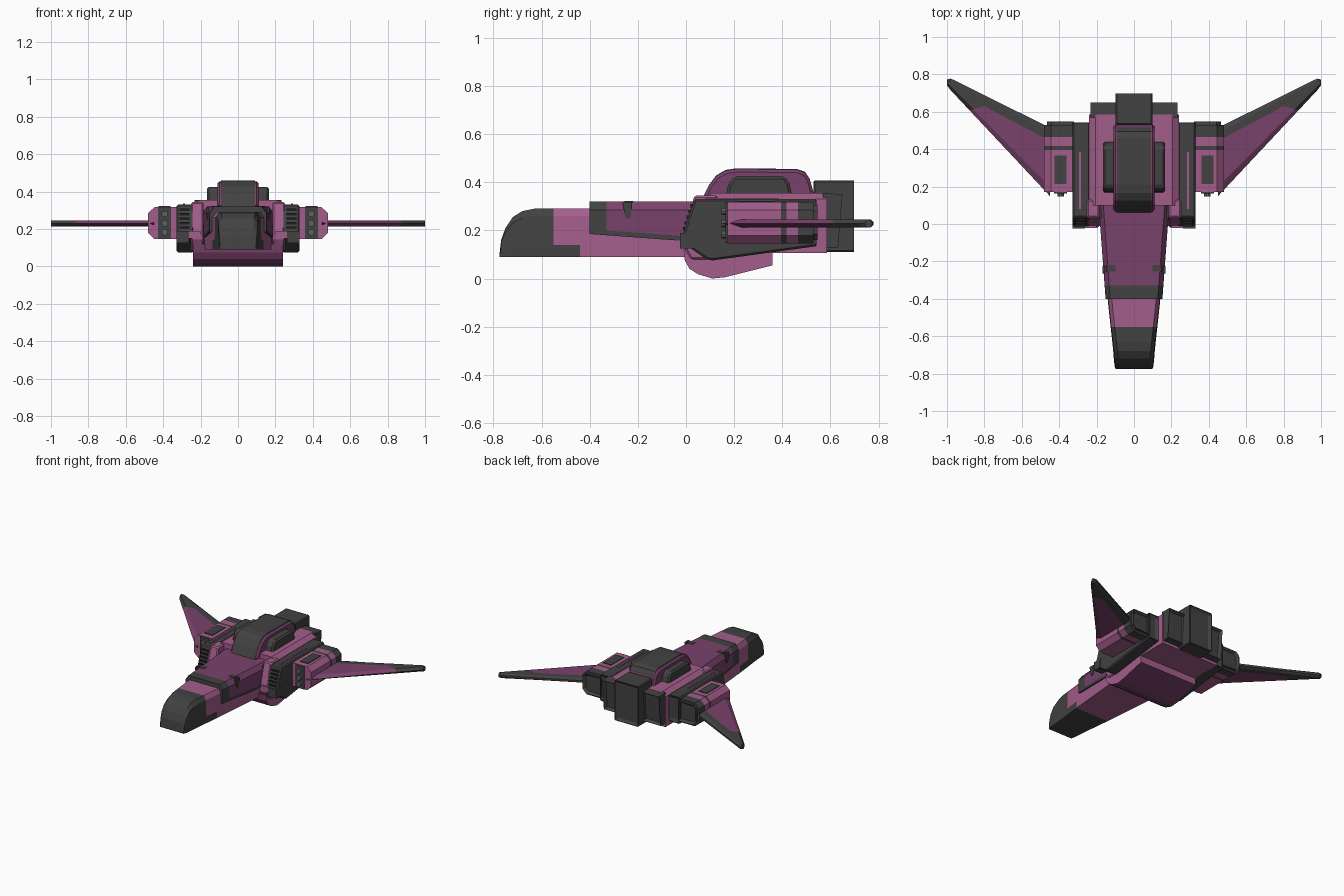
import bpy, bmesh, math
from mathutils import Vector

if "Cube" in bpy.data.objects:
    bpy.data.objects.remove(bpy.data.objects["Cube"])


def mat(name, r, g, b):
    m = bpy.data.materials.new(name)
    m.diffuse_color = (r, g, b, 1)
    m.use_nodes = True
    m.node_tree.nodes["Principled BSDF"].inputs["Base Color"].default_value = m.diffuse_color
    return m


PINK, PURPLE, DARK, BLACK, GREY = range(5)
MATS = [mat("pink", .37, .11, .26), mat("deep_purple", .19, .054, .145),
        mat("dark_grey", .054, .054, .054), mat("near_black", .014, .014, .014),
        mat("mid_grey", .12, .12, .12)]


def finish(name, bm, color, cuts=(), mirror=False, bevel=0, inset=None):
    """color: index or rule(center, normal); cuts: (point, normal) planes splitting colours."""
    bmesh.ops.recalc_face_normals(bm, faces=bm.faces)
    if inset:
        fs = [f for f in bm.faces if f.normal.dot(Vector(inset)) > .9]
        bmesh.ops.inset_region(bm, faces=fs, thickness=.02, depth=-.02)
    for co, no in cuts:
        bmesh.ops.bisect_plane(bm, geom=bm.verts[:] + bm.edges[:] + bm.faces[:],
                               plane_co=co, plane_no=no)
    bm.normal_update()
    for f in bm.faces:
        f.material_index = color(f.calc_center_median(), f.normal) if callable(color) else color
    me = bpy.data.meshes.new(name)
    bm.to_mesh(me)
    bm.free()
    for m in MATS:
        me.materials.append(m)
    ob = bpy.data.objects.new(name, me)
    bpy.context.collection.objects.link(ob)
    if bevel:
        b = ob.modifiers.new("bevel", 'BEVEL')
        b.width, b.segments, b.limit_method, b.angle_limit = bevel, 1, 'ANGLE', math.radians(40)
    if mirror:
        ob.modifiers.new("mirror", 'MIRROR').use_mirror_merge = False
    return ob


def loft(name, rings, color, **kw):
    bm = bmesh.new()
    vs = [[bm.verts.new(p) for p in r] for r in rings]
    n = len(vs[0])
    for a, b in zip(vs, vs[1:]):
        for i in range(n):
            bm.faces.new((a[i], a[(i + 1) % n], b[(i + 1) % n], b[i]))
    bm.faces.new(vs[0])
    bm.faces.new(vs[-1])
    return finish(name, bm, color, **kw)


def prism(name, axis, profile, lo, hi, color, **kw):
    place = {'x': lambda p, t: (t, p[0], p[1]), 'y': lambda p, t: (p[0], t, p[1]),
             'z': lambda p, t: (p[0], p[1], t)}[axis]
    return loft(name, [[place(p, t) for p in profile] for t in (lo, hi)], color, **kw)


def box(name, x, y, z, color, **kw):
    return prism(name, 'z', [(x[0], y[0]), (x[1], y[0]), (x[1], y[1]), (x[0], y[1])],
                 z[0], z[1], color, **kw)


def ycut(y):
    return ((0, y, 0), (0, 1, 0))


def sym(half):
    return half + [(-x, z) for x, z in reversed(half)]


# Nose: lofted, dark tip and dark chin
nose = [(-.775, .098, .10), (-.768, .102, .16), (-.75, .105, .21), (-.72, .108, .255),
        (-.68, .111, .28), (-.63, .116, .29), (-.55, .125, .29), (-.44, .137, .29), (.15, .19, .29)]
rings = []
for y, w, t in nose:
    h = t - .09
    rings.append([(x, y, z) for x, z in sym(
        [(w, .09), (w, .09 + h * .25), (w - .003, t - h * .15), (w - .022, t)])])
loft("nose", rings,
     lambda c, n: DARK if c.y < -.55 or (c.y < -.44 and c.z < .141) else PINK)

# Upper nose deck: purple with dark front band and dark lower edge
rings = []
for y, w, zb in [(-.4, .152, .185), (.14, .192, .145)]:
    rings.append([(x, y, z) for x, z in sym([(w, zb), (w, .285), (w - .025, .32)])])
edge_z = lambda y: .205 - .074 * (y + .4)
loft("nose_deck", rings,
     lambda c, n: DARK if c.y < -.33 or c.z < edge_z(c.y) else PURPLE,
     cuts=[ycut(-.33), ((0, -.4, .205), (0, .074, 1))])
box("deck_patch_top", (.10, .147), (-.255, -.22), (.315, .323), DARK, mirror=True)
prism("deck_patch_side", 'x', [(-.265, .318), (-.225, .318), (-.23, .25), (-.25, .25)],
      .155, .169, DARK, mirror=True)

# Belly: curved keel with pink flanks
prism("belly", 'x', [(-.01, .12), (-.005, .075), (.015, .04), (.05, .018), (.11, 0), (.16, .005),
                     (.36, .055), (.36, .13)], -.24, .24,
      lambda c, n: PURPLE if abs(n.x) < .5 and n.y < .5 else PINK)

# Main body and shoulders beside the nose
prism("main_body", 'y', sym([(.24, .105), (.24, .33), (.205, .355)]), .1, .585, PINK)
prism("shoulder", 'x', [(-.02, .15), (.035, .345), (.13, .345), (.13, .08), (.02, .08)],
      .185, .25, PINK, mirror=True, bevel=.008)
box("shoulder_foot", (.2, .262), (-.022, .05), (.15, .19), PINK, mirror=True)
box("nose_collar", (-.19, .19), (.03, .12), (.1, .3), DARK)

# Canopy: purple hull, dark strip wrapped over it, dark side blisters
cano = [(.06, .315), (.095, .385), (.125, .425), (.165, .448), (.21, .455), (.46, .452),
        (.495, .44), (.515, .41), (.535, .34)]
prism("canopy_hull", 'x', cano, -.11, .11, PURPLE, bevel=.012)
prism("canopy_strip", 'x', [(y, z + .003) for y, z in cano[:-1]] + [(.52, .345)],
      -.092, .092, DARK)
prism("canopy_blister", 'x', [(.165, .34), (.175, .39), (.2, .425), (.41, .425), (.43, .395), (.442, .34)],
      .09, .167, DARK, mirror=True, bevel=.012)

# Rear engines
box("engine_centre", (-.098, .098), (.53, .703), (.11, .408), DARK, bevel=.006, inset=(0, 1, 0))
prism("engine_side", 'x', [(.57, .125), (.632, .13), (.65, .35), (.57, .355)], .09, .232, DARK,
      mirror=True, inset=(0, 1, 0))

# Inner side nacelles with grille and top pinstripe
prism("nacelle", 'x', [(-.022, .155), (.035, .33), (.548, .33), (.548, .135), (.11, .075), (.085, .08)],
      .235, .328, DARK, mirror=True, bevel=.008, inset=(0, 1, 0))
for i in range(5):
    z = .2 + i * .024
    y = -.022 + (z - .155) * .326
    box(f"grille_slat_{i}", (.258, .314), (y - .006, y + .02), (z, z + .013), BLACK, mirror=True)
box("nacelle_foot", (.262, .33), (-.024, .04), (.125, .19), DARK, mirror=True)
box("nacelle_stripe", (.284, .295), (.08, .385), (.325, .335), PINK, mirror=True)

# Outer weapon pods
def pod_color(c, n):
    return DARK if c.y > .465 or .395 < c.y < .417 else PINK

prism("pod", 'y', [(.32, .145), (.445, .145), (.48, .178), (.48, .285), (.445, .318), (.32, .318)],
      .172, .53, pod_color, cuts=[ycut(.395), ycut(.417), ycut(.465)], mirror=True)
prism("pod_tail", 'y', [(.32, .16), (.44, .16), (.465, .185), (.465, .28), (.44, .305), (.32, .305)],
      .52, .547, DARK, mirror=True, inset=(0, 1, 0))
box("pod_top_panel", (.36, .425), (.215, .365), (.31, .323), DARK, mirror=True)
box("pod_front_plate", (.357, .427), (.164, .18), (.148, .315), DARK, mirror=True)
for i, z in enumerate((.183, .23, .28)):
    ring = [(.392 + .018 * math.cos(a * math.pi / 5), z + .018 * math.sin(a * math.pi / 5))
            for a in range(10)]
    prism(f"gun_barrel_{i}", 'y', ring, .148, .18, GREY, mirror=True)

# Swept wings: purple panel, dark trailing edge and tip
def wing_ring(x, y0, y1, lead, trail):
    return [(x, y0, .229), (x, y0 + lead, .246), (x, y1 - trail, .246),
            (x, y1, .236), (x, y1, .222), (x, y1 - trail, .212), (x, y0 + lead, .212)]

def wing_color(c, n):
    dark = c.y > .46 + .531 * (c.x - .48) or c.y > .63 - .267 * (c.x - .8)
    return DARK if dark else PURPLE

loft("wing", [wing_ring(.45, .15, .515, .05, .03), wing_ring(.98, .715, .778, .018, .012),
              wing_ring(1.0, .742, .772, .01, .008)], wing_color,
     cuts=[((.48, .46, 0), (-.531, 1, 0)), ((.8, .63, 0), (.267, 1, 0))], mirror=True)
